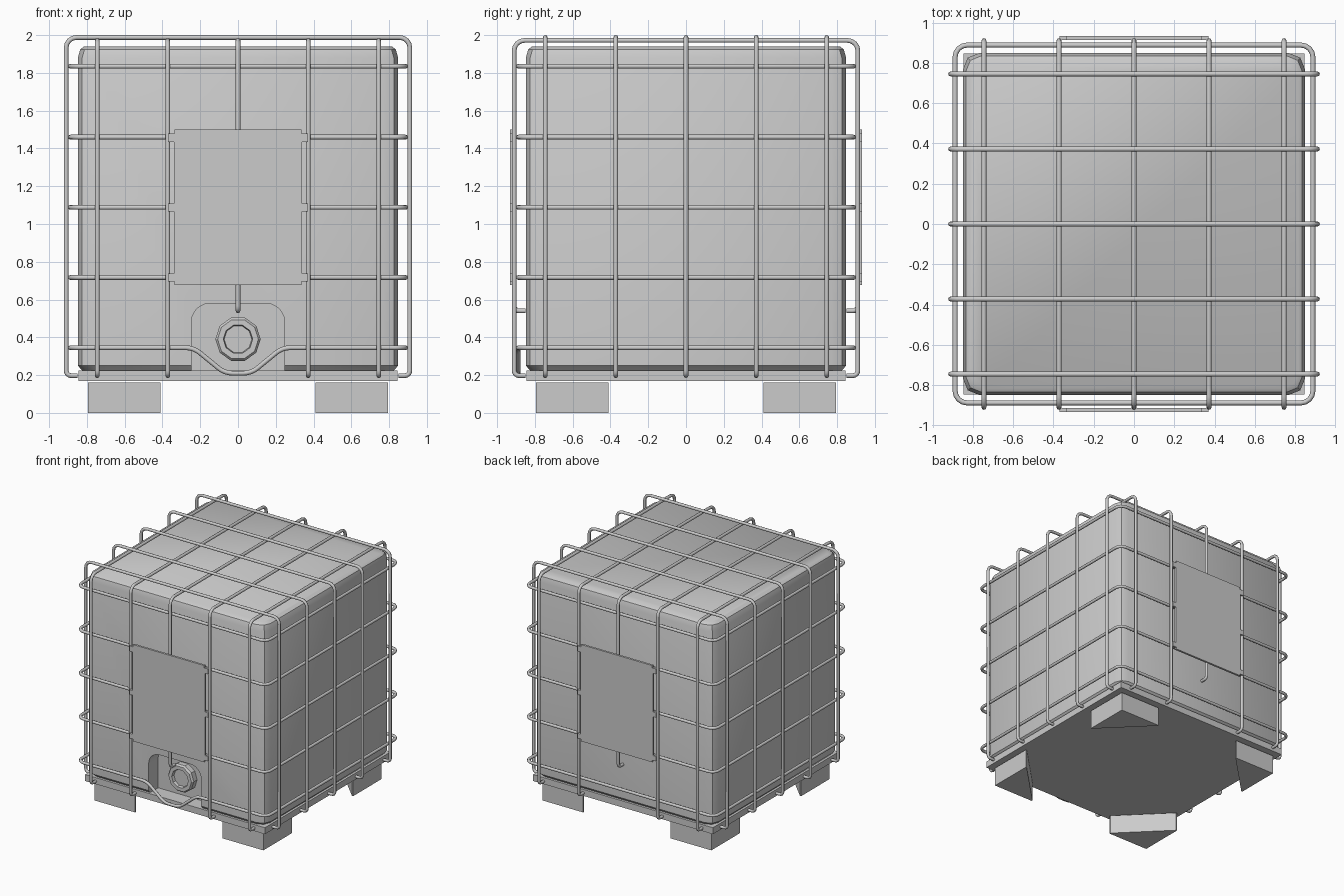
import bpy, bmesh, math
from mathutils import Vector

cube = bpy.data.objects.get("Cube")
if cube:
    bpy.data.objects.remove(cube)

grey = bpy.data.materials.new("light_grey")
grey.use_nodes = True
grey.diffuse_color = (0.6, 0.6, 0.6, 1)
grey.node_tree.nodes["Principled BSDF"].inputs["Base Color"].default_value = (0.6, 0.6, 0.6, 1)


def add_mesh(name, bm):
    bmesh.ops.recalc_face_normals(bm, faces=bm.faces)
    me = bpy.data.meshes.new(name)
    bm.to_mesh(me)
    bm.free()
    me.materials.append(grey)
    ob = bpy.data.objects.new(name, me)
    bpy.context.collection.objects.link(ob)
    return ob


def loft(name, rings):
    """Skin a stack of equal-length outlines and cap both ends."""
    bm = bmesh.new()
    rows = [[bm.verts.new(p) for p in ring] for ring in rings]
    n = len(rows[0])
    for a, b in zip(rows, rows[1:]):
        for i in range(n):
            j = (i + 1) % n
            bm.faces.new((a[i], a[j], b[j], b[i]))
    bm.faces.new(rows[0])
    bm.faces.new(rows[-1])
    return add_mesh(name, bm)


def fillet(points, r, n=4, closed=False):
    """Round the corners of a path."""
    pts = [Vector(p) for p in points]
    out = []
    for i, p in enumerate(pts):
        if not closed and i in (0, len(pts) - 1):
            out.append(p)
            continue
        a, b = pts[i - 1] - p, pts[(i + 1) % len(pts)] - p
        half = a.angle(b) / 2
        d = min(r / math.tan(half), a.length * 0.45, b.length * 0.45)
        a.normalize()
        b.normalize()
        centre = p + (a + b).normalized() * d / math.cos(half)
        u, v = p + a * d - centre, p + b * d - centre
        out += [centre + u.normalized().slerp(v.normalized(), k / n) * u.length
                for k in range(n + 1)]
    return out


def tube(name, pts, closed=False):
    cu = bpy.data.curves.new(name, "CURVE")
    cu.dimensions = "3D"
    cu.bevel_depth = 0.0125
    cu.bevel_resolution = 2
    cu.use_fill_caps = True
    sp = cu.splines.new("POLY")
    sp.points.add(len(pts) - 1)
    for q, p in zip(sp.points, pts):
        q.co = (*p, 1)
    sp.use_cyclic_u = closed
    cu.materials.append(grey)
    ob = bpy.data.objects.new(name, cu)
    bpy.context.collection.objects.link(ob)


def smooth(ob, degrees=35):
    bpy.ops.object.select_all(action="DESELECT")
    ob.select_set(True)
    bpy.context.view_layer.objects.active = ob
    bpy.ops.object.shade_smooth_by_angle(angle=math.radians(degrees))


def square(h, z):
    return [(-h, -h, z), (h, -h, z), (h, h, z), (-h, h, z)]


# Tank with rounded corners and a softened rim
tank = loft("tank", [fillet(square(h, z), 0.078, 2, True) for h, z in
                     ((0.825, 0.225), (0.848, 0.25), (0.848, 1.88), (0.835, 1.925), (0.815, 1.94))])

# Arched valve recess in the tank front
arch = fillet([(-0.247, 0, 0.1), (-0.247, 0, 0.58), (0.247, 0, 0.58), (0.247, 0, 0.1)], 0.1, 6)
cutter = loft("recess_cutter", [[(p.x, y, p.z) for p in arch] for y in (-1, -0.72)])
cutter.hide_render = True
mod = tank.modifiers.new("recess", "BOOLEAN")
mod.operation = "DIFFERENCE"
mod.solver = "EXACT"
mod.object = cutter
bpy.context.view_layer.objects.active = tank
tank.select_set(True)
bpy.ops.object.modifier_apply(modifier="recess")
bpy.data.objects.remove(cutter)
smooth(tank)

# Valve cap
sides = 10
loft("valve_cap", [[(r * math.cos((k + 0.5) * math.tau / sides + math.pi / 2), y,
                     0.39 + r * math.sin((k + 0.5) * math.tau / sides + math.pi / 2))
                    for k in range(sides)]
                   for r, y in ((0.12, -0.71), (0.12, -0.765), (0.108, -0.78), (0.078, -0.78), (0.073, -0.755))])

# Pallet deck and triangular corner feet
loft("pallet_deck", [square(0.845, z) for z in (0.17, 0.225)])
for sx in (-1, 1):
    for sy in (-1, 1):
        side = ("left" if sx > 0 else "right") + ("_front" if sy < 0 else "_back")
        outline = [(0.795, 0.795), (0.41, 0.795), (0.41, 0.785), (0.785, 0.41), (0.795, 0.41)]
        loft("foot_" + side, [[(sx * x, sy * y, z) for x, y in outline] for z in (0, 0.162)])

# Cage hoops over the top, in both directions
spacing = (-0.745, -0.372, 0, 0.372, 0.745)
reach = 0.91


def hoop(top, bottom):
    tip = 0.85
    return fillet([(-tip, 0, bottom), (-reach, 0, bottom), (-reach, 0, top),
                   (reach, 0, top), (reach, 0, bottom), (tip, 0, bottom)], 0.055)


for i, s in enumerate(spacing):
    tube(f"crosswise_hoop_{i}", [(p.x, s, p.z) for p in hoop(1.9875, 0.197)])
    low = 0.54 if s == 0 else 0.197
    tube(f"lengthwise_hoop_{i}", [(s, p.x, p.z) for p in hoop(1.972, low)])

# Cage rings; the lowest dips below the valve
for i, z in enumerate((0.345, 0.717, 1.088, 1.46, 1.835)):
    ring = fillet(square(0.888, z), 0.06, 4, True)
    if i == 0:
        dip = fillet([(-0.5, -0.888, z), (-0.235, -0.888, z), (-0.07, -0.888, 0.21),
                      (0.07, -0.888, 0.21), (0.235, -0.888, z), (0.5, -0.888, z)], 0.12)
        ring = ring[:5] + dip + ring[5:]
    tube(f"cage_ring_{i}", ring, True)

# Sign plates, notched between the rings
edge = [(0.335, 1.5), (0.335, 1.48), (0.37, 1.48), (0.37, 1.435), (0.34, 1.435), (0.34, 1.108),
        (0.37, 1.108), (0.37, 1.067), (0.34, 1.067), (0.34, 0.737), (0.37, 0.737), (0.37, 0.695),
        (0.335, 0.695), (0.335, 0.678)]
outline = edge + [(-x, z) for x, z in reversed(edge)]
for name, s in (("front_plate", -1), ("back_plate", 1)):
    loft(name, [[(x, s * y, z) for x, z in outline] for y in (0.914, 0.932)])
